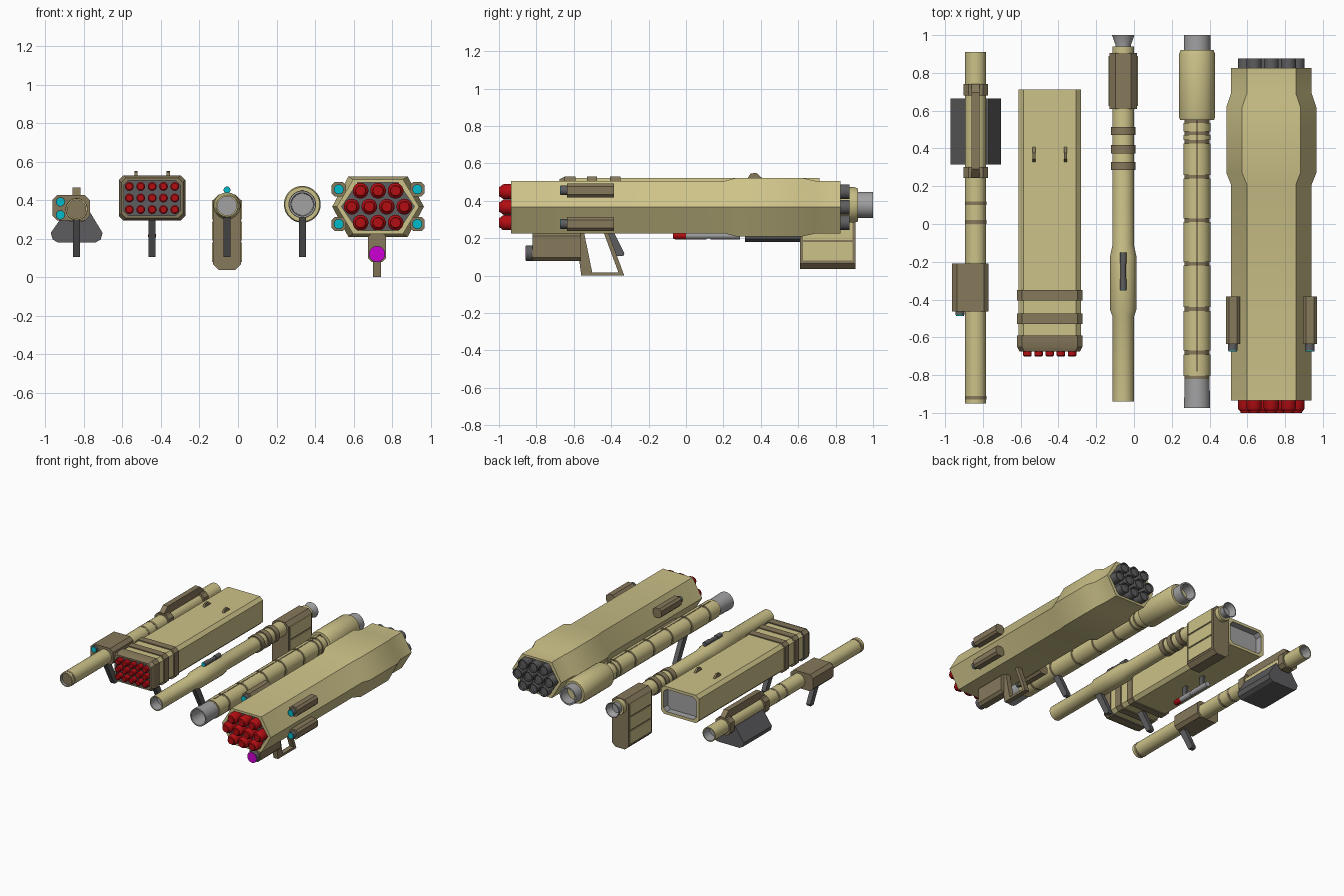
import bpy, bmesh
from math import sin, cos, pi, radians

if "Cube" in bpy.data.objects:
    bpy.data.objects.remove(bpy.data.objects["Cube"])


def mat(name, r, g, b):
    m = bpy.data.materials.new(name)
    m.diffuse_color = (r, g, b, 1)
    m.use_nodes = True
    m.node_tree.nodes["Principled BSDF"].inputs["Base Color"].default_value = m.diffuse_color
    return m


TAN = mat("tan", .61, .54, .25)
BROWN = mat("brown", .24, .19, .105)
RED = mat("red", .45, .004, .006)
DARK = mat("dark_grey", .11, .11, .115)
STEEL = mat("steel", .36, .36, .37)
CYAN = mat("cyan", 0, .5, .6)
PURPLE = mat("purple", .6, 0, .65)


def skin(name, rings, m, bore=None):
    """Bridge rings of 3D points and cap the ends; bore colours both end recesses."""
    bm = bmesh.new()
    vs = [[bm.verts.new(p) for p in ring] for ring in rings]
    n, last = len(vs[0]), len(vs) - 2
    caps = [bm.faces.new(vs[0]), bm.faces.new(vs[-1])]
    for k in range(len(vs) - 1):
        for i in range(n):
            f = bm.faces.new((vs[k][i], vs[k][(i + 1) % n], vs[k + 1][(i + 1) % n], vs[k + 1][i]))
            if bore and k in (0, last):
                f.material_index = 1
    if bore:
        for f in caps:
            f.material_index = 1
    bmesh.ops.recalc_face_normals(bm, faces=bm.faces)
    me = bpy.data.meshes.new(name)
    bm.to_mesh(me)
    bm.free()
    me.materials.append(m)
    if bore:
        me.materials.append(bore)
    ob = bpy.data.objects.new(name, me)
    bpy.context.collection.objects.link(ob)
    return ob


def lathe(name, x, z, prof, m, bore=None, n=24):
    """Revolve (y, radius) points around an axis parallel to y."""
    return skin(name, [[(x + r * cos((i + .5) * 2 * pi / n), y, z + r * sin((i + .5) * 2 * pi / n))
                        for i in range(n)] for y, r in prof], m, bore)


def prism_y(name, pts, a, b, m):
    return skin(name, [[(x, y, z) for x, z in pts] for y in (a, b)], m)


def prism_x(name, pts, x, hw, m):
    return skin(name, [[(x + s * hw, y, z) for y, z in pts] for s in (-1, 1)], m)


def octa(cx, cz, hx, hz, c):
    return [(cx + sx * a, cz + sz * b) for sx, sz, a, b in (
        (1, 1, hx, hz - c), (1, 1, hx - c, hz), (-1, 1, hx - c, hz), (-1, 1, hx, hz - c),
        (-1, -1, hx, hz - c), (-1, -1, hx - c, hz), (1, -1, hx - c, hz), (1, -1, hx, hz - c))]


def box(name, x0, x1, y0, y1, z0, z1, m):
    return prism_y(name, [(x0, z0), (x1, z0), (x1, z1), (x0, z1)], y0, y1, m)


def grip(name, x):
    prism_x(name, [(-.48, .31), (-.425, .31), (-.33, .12), (-.335, .105), (-.37, .105)], x, .018, DARK)


# --- Launcher 1: slim tube with saddle magazine ---
X, Z = -.838, .353
lathe("slim_tube", X, Z, [(-.87, .048), (-.95, .048), (-.95, .056), (.91, .056), (.91, .048), (.83, .048)], TAN, STEEL)
for y in (-.92, .01, .11):
    lathe("slim_tube_band", X, Z, [(y - .01, .0575), (y + .01, .0575)], BROWN)
for y in (.273, .71):
    prism_y("slim_clamp", octa(X, Z, .064, .064, .026), y - .03, y + .03, BROWN)
prism_x("slim_top_rail", [(.246, .39), (.246, .425), (.29, .466), (.695, .466), (.74, .425), (.74, .39)], X, .021, BROWN)
prism_y("slim_magazine", [(-.972, .23), (-.962, .195), (-.935, .18), (-.74, .18), (-.713, .195),
                          (-.703, .23), (-.77, .34), (-.895, .34)], .315, .665, DARK)
prism_y("slim_sight_box", octa(-.866, .36, .097, .066, .025), -.464, -.21, BROWN)
for z in (.323, .391):
    lathe("slim_sight_tube", -.922, z, [(-.483, .024), (-.45, .024)], DARK)
    lathe("slim_sight_lens", -.922, z, [(-.486, .021), (-.47, .021)], CYAN)
grip("slim_grip", X)

# --- Launcher 2: rectangular fifteen-shot pod ---
X, Z = -.446, .411


def pod(name, sections, m, bore=None):
    return skin(name, [[(x, y, z) for x, z in octa(X, Z, .165 + d, .11 + d, .025)]
                       for y, d in sections], m, bore)


pod("pod_body", [(-.6, -.02), (-.61, -.02), (-.61, 0), (.713, 0), (.713, -.022), (.66, -.022)], TAN, STEEL)
for a, b in ((-.53, -.475), (-.405, -.35)):
    pod("pod_band", [(a, .008), (b, .008)], BROWN)
pod("pod_muzzle", [(-.655, -.018), (-.676, -.018), (-.676, -.005), (-.65, .008), (-.59, .008), (-.59, -.01)], BROWN, DARK)
for i in range(5):
    for j in range(3):
        lathe("pod_rocket", X + (i - 2) * .059, Z + (j - 1) * .06,
              [(-.702, .017), (-.696, .023), (-.64, .023)], RED, n=14)
for s in (-1, 1):
    prism_x("pod_top_sight", [(.325, .515), (.345, .545), (.375, .55), (.415, .515)], X + s * .084, .008, BROWN)
lathe("pod_spare_tip", X, .215, [(-.07, .016), (-.06, .021), (0, .021)], RED, n=16)
lathe("pod_spare_body", X, .215, [(0, .021), (.11, .021), (.11, .018), (.13, .018), (.13, .021), (.29, .021)], STEEL, n=16)
for y in (.04, .23):
    box("pod_spare_mount", X - .009, X + .009, y - .02, y + .02, .225, .305, DARK)
grip("pod_grip", X)

# --- Launcher 3: tube with tall rear box ---
X, Z = -.057, .37
lathe("rear_box_tube", X, Z, [(-.86, .049), (-.94, .049), (-.94, .057), (-.49, .057), (-.455, .07), (-.17, .07),
                              (-.11, .057), (.94, .057), (.94, .04), (.93, .04)], TAN, STEEL)
for y in (.307, .395, .492):
    lathe("rear_box_tube_ring", X, Z, [(y - .022, .056), (y - .022, .066), (y + .022, .066), (y + .022, .056)], BROWN)
lathe("rear_box_nozzle", X, Z, [(.92, .042), (.95, .042), (1.0, .06), (1.0, .053), (.95, .037)], STEEL)
prism_y("rear_box", octa(X, .233, .072, .197, .03), .61, .905, BROWN)
for z in (.13, .24, .35):
    for s in (-1, 1):
        box("rear_box_panel", X + s * .069, X + s * .078, .625, .89, z - .05, z + .05, TAN)
box("scope_mount", X - .01, X + .01, -.31, -.19, .42, .45, DARK)
lathe("scope_tube", X, .453, [(-.35, .018), (-.29, .018), (-.29, .014), (-.21, .014), (-.21, .018), (-.15, .018)], DARK, n=16)
lathe("scope_lens", X, .453, [(-.353, .016), (-.34, .016)], CYAN, n=16)
grip("rear_box_grip", X)

# --- Launcher 4: segmented tube with thick rear sleeve ---
X, Z = .334, .378
lathe("segmented_core", X, Z, [(-.82, .066), (.6, .066)], BROWN)
cuts = [-.815, -.68, -.45, -.21, .02, .25, .435, .48, .545]
for a, b in zip(cuts, cuts[1:]):
    lathe("segmented_sleeve", X, Z, [(a + .01, .066), (a + .01, .072), (b - .01, .072), (b - .01, .066)], TAN)
box("segmented_top_slot", X - .005, X + .005, -.78, .56, Z + .06, Z + .0735, BROWN)
lathe("rear_sleeve", X, Z, [(.55, .07), (.55, .09), (.565, .096), (.90, .096), (.92, .088), (.92, .06)], TAN)
lathe("front_muzzle", X, Z, [(-.84, .056), (-.975, .06), (-.975, .07), (-.82, .066), (-.80, .066), (-.80, .05), (-.82, .05)], STEEL, STEEL)
lathe("rear_muzzle", X, Z, [(.88, .071), (1.0, .071), (1.0, .059), (.9, .056)], STEEL)
grip("segmented_grip", X)

# --- Launcher 5: large hexagonal ten-shot launcher ---
X, Z = .727, .366


def hexa(y, d):
    return [(X + sx * (w + d), y, Z + sz * (.141 + d * .65)) if sz else (X + sx * (.214 + d), y, Z)
            for sx, sz, w in ((1, 0, 0), (1, 1, .13), (-1, 1, .13), (-1, 0, 0), (-1, -1, .13), (1, -1, .13))]


skin("hex_body", [hexa(y, d) for y, d in ((-.91, -.025), (-.935, -.025), (-.935, 0), (.21, 0), (.27, .024),
                                          (.62, .024), (.69, 0), (.825, 0), (.825, -.025), (.80, -.025))], TAN, DARK)
for row, count in ((-1, 3), (0, 4), (1, 3)):
    for i in range(count):
        x, z = X + (i - (count - 1) / 2) * .091, Z + row * .083
        lathe("hex_rocket", x, z, [(-1.0, .026), (-.99, .029), (-.985, .036), (-.975, .041), (-.90, .041)], RED, n=16)
        lathe("hex_exhaust", x, z, [(.79, .04), (.875, .04), (.875, .033), (.865, .03)], DARK, n=16)
for s in (-1, 1):
    for t in (-1, 1):
        x, z = X + s * .204, Z + t * .09
        prism_y("side_pod", octa(x, z, .037, .037, .016), -.635, -.385, BROWN)
        lathe("side_pod_tube", x, z, [(-.67, .026), (-.62, .026)], DARK, n=16)
        lathe("side_pod_lens", x, z, [(-.674, .024), (-.66, .024)], CYAN, n=16)

# under-slung aiming unit and frame handle
XU = .722
prism_y("aiming_unit", octa(XU, .155, .046, .077, .02), -.82, -.565, BROWN)
lathe("aiming_tube", XU, .12, [(-.855, .042), (-.81, .042)], DARK)
lathe("aiming_lens", XU, .12, [(-.858, .04), (-.84, .04)], PURPLE)
for name, pts in (("handle_front", [(-.59, .23), (-.545, .23), (-.50, .01), (-.56, 0)]),
                  ("handle_bottom", [(-.56, 0), (-.33, 0), (-.34, .018), (-.555, .018)]),
                  ("handle_rear", [(-.44, .23), (-.415, .23), (-.33, 0), (-.355, 0)])):
    prism_x(name, pts, XU, .02, BROWN)

# smooth round parts, keep edges sharp
for ob in bpy.data.objects:
    ob.select_set(True)
bpy.context.view_layer.objects.active = bpy.data.objects[0]
bpy.ops.object.shade_smooth_by_angle(angle=radians(28))
